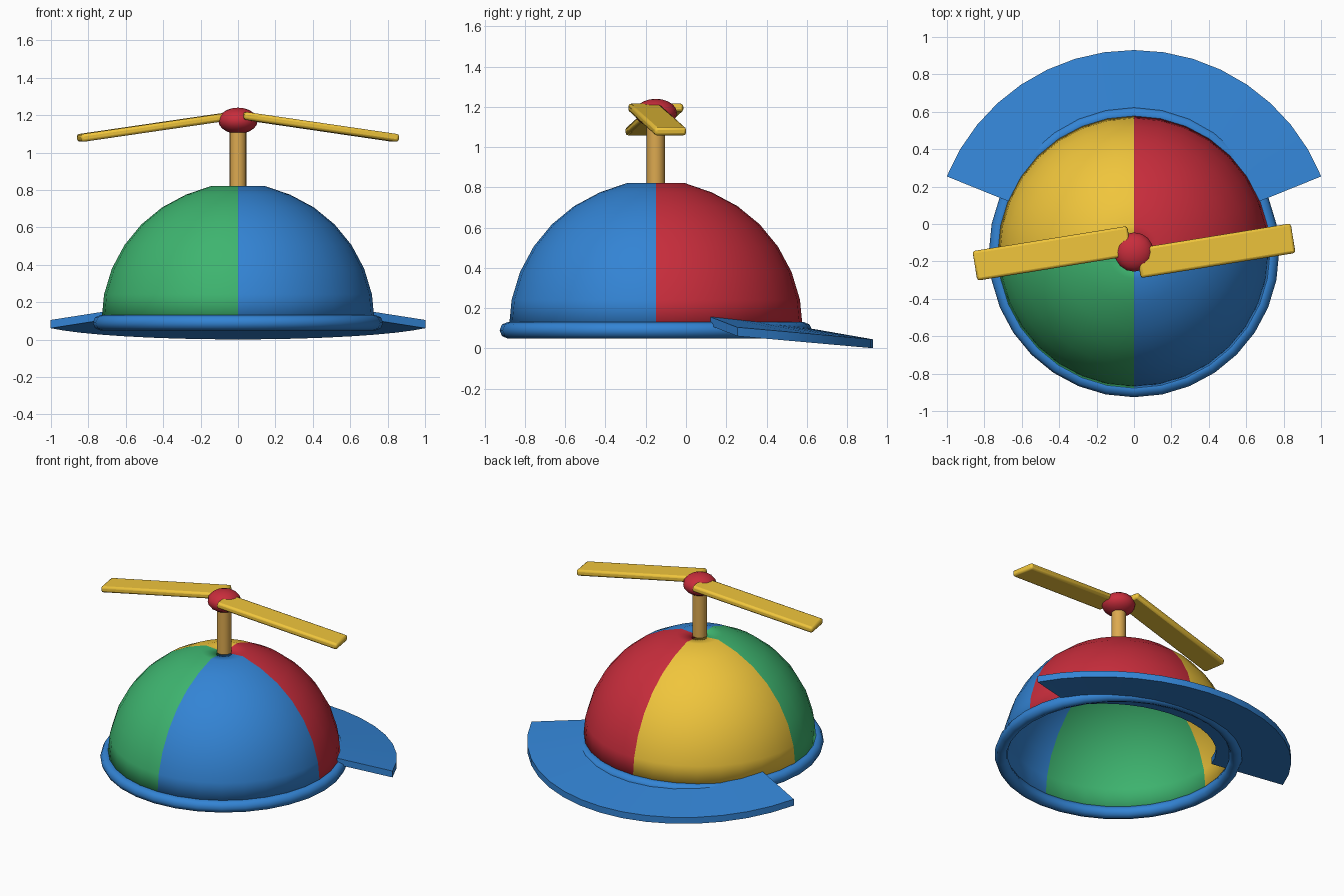
import bpy, bmesh
from math import sin, cos, pi, radians

if "Cube" in bpy.data.objects:
    bpy.data.objects.remove(bpy.data.objects["Cube"])

CY = -0.15  # y of the cap's vertical axis


def material(name, rgb):
    m = bpy.data.materials.new(name)
    m.diffuse_color = (*rgb, 1)
    m.use_nodes = True
    m.node_tree.nodes["Principled BSDF"].inputs["Base Color"].default_value = m.diffuse_color
    return m


BLUE = material("blue", (0.033, 0.23, 0.66))
RED = material("red", (0.58, 0.026, 0.045))
YELLOW = material("yellow", (0.87, 0.56, 0.045))
GREEN = material("green", (0.048, 0.46, 0.16))
WOOD = material("wood", (0.72, 0.40, 0.08))


def smooth(ob, angle=40):
    bpy.ops.object.select_all(action='DESELECT')
    ob.select_set(True)
    bpy.context.view_layer.objects.active = ob
    bpy.ops.object.shade_smooth_by_angle(angle=radians(angle))


def from_bmesh(bm, name, mats):
    me = bpy.data.meshes.new(name)
    bmesh.ops.recalc_face_normals(bm, faces=bm.faces)
    bm.to_mesh(me)
    bm.free()
    ob = bpy.data.objects.new(name, me)
    bpy.context.collection.objects.link(ob)
    for m in mats:
        me.materials.append(m)
    return ob


def named(name, mat, angle=40):
    ob = bpy.context.object
    ob.name = name
    ob.data.materials.append(mat)
    smooth(ob, angle)
    return ob


# Dome: a turned profile in four coloured quarters, slightly sunken at the peg
N, R = 32, 0.73
profile = [(R * cos(i * pi / 16), 0.10 + R * sin(i * pi / 16)) for i in range(7)]
profile += [(0.142, 0.822), (0.04, 0.815)]
bm = bmesh.new()
rings = [[bm.verts.new((r * cos(2 * pi * k / N), CY + r * sin(2 * pi * k / N), z))
          for k in range(N)] for r, z in profile]
for a, b in zip(rings, rings[1:]):
    for k in range(N):
        j = (k + 1) % N
        bm.faces.new((a[k], a[j], b[j], b[k])).material_index = k * 4 // N
dome = from_bmesh(bm, "dome", (RED, YELLOW, GREEN, BLUE))
shell = dome.modifiers.new("shell", 'SOLIDIFY')
shell.thickness = 0.02
shell.offset = -1
smooth(dome, 60)

# Rolled rim round the bottom of the dome
bpy.ops.mesh.primitive_torus_add(location=(0, CY, 0.09), major_segments=32, minor_segments=8,
                                 major_radius=0.735, minor_radius=0.041)
named("rim", BLUE, 60)

# Brim: a sloping arc that drops toward its middle
SEG, THICK = 16, 0.044
bm = bmesh.new()
sections = []
for i in range(SEG + 1):
    a = radians(22 + 136 * i / SEG)
    lift = (1 - sin(a)) / 0.625

    def point(r, drop):
        z = 0.105 + 0.05 * lift - (0.06 - 0.01 * lift) * (r - 0.735) / 0.345 - drop
        return bm.verts.new((r * cos(a), CY + r * sin(a), z))
    sections.append([point(0.61, 0), point(1.08, 0), point(1.08, THICK), point(0.61, THICK)])
for s, t in zip(sections, sections[1:]):
    for k in range(4):
        j = (k + 1) % 4
        bm.faces.new((s[k], s[j], t[j], t[k]))
bm.faces.new(sections[0])
bm.faces.new(sections[-1])
brim = from_bmesh(bm, "brim", (BLUE,))
smooth(brim)

# Peg and hub
bpy.ops.mesh.primitive_cylinder_add(vertices=16, radius=0.045, depth=0.36, location=(0, CY, 0.98))
named("peg", WOOD)
bpy.ops.mesh.primitive_uv_sphere_add(segments=16, ring_count=10, radius=1, location=(0, CY, 1.17))
bpy.context.object.scale = (0.105, 0.105, 0.07)
named("hub", RED, 60)

# Two drooping propeller blades, half a turn apart
for side, name in ((1, "right_blade"), (-1, "left_blade")):
    bpy.ops.mesh.primitive_cube_add(size=1, location=(side * 0.437, CY + side * 0.007, 1.137))
    ob = bpy.context.object
    ob.scale = (0.845, 0.16, 0.042)
    bpy.ops.object.transform_apply(location=False, rotation=False, scale=True)
    ob.rotation_euler = (0, radians(8.2), radians(9.2) + (0 if side > 0 else pi))
    bevel = ob.modifiers.new("bevel", 'BEVEL')
    bevel.width = 0.014
    bevel.segments = 2
    named(name, YELLOW)
